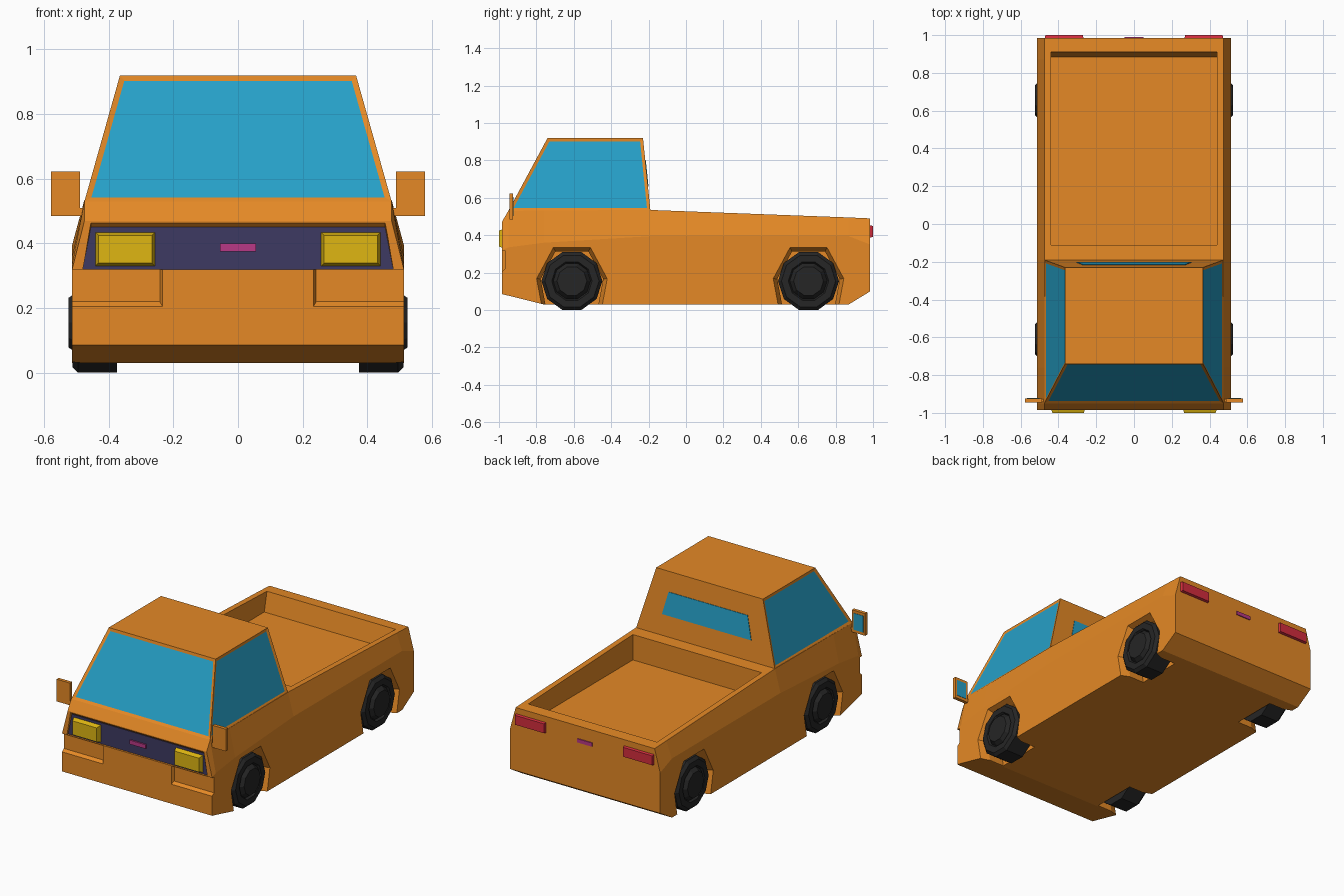
import bpy, bmesh, math

if "Cube" in bpy.data.objects:
    bpy.data.objects.remove(bpy.data.objects["Cube"])


def material(name, col):
    m = bpy.data.materials.new(name)
    m.diffuse_color = (*col, 1)
    m.use_nodes = True
    m.node_tree.nodes["Principled BSDF"].inputs["Base Color"].default_value = m.diffuse_color
    return m


ORANGE = material("orange paint", (0.78, 0.25, 0.019))
GLASS = material("blue glass", (0.019, 0.35, 0.57))
GRILLE = material("dark violet", (0.048, 0.042, 0.122))
YELLOW = material("yellow lamp", (0.74, 0.47, 0.006))
PINK = material("magenta plate", (0.48, 0.04, 0.24))
RED = material("red lamp", (0.66, 0.026, 0.048))
BLACK = material("black rubber", (0.019, 0.019, 0.019))


def finish(name, bm, mats):
    bmesh.ops.recalc_face_normals(bm, faces=bm.faces)
    me = bpy.data.meshes.new(name)
    bm.to_mesh(me)
    bm.free()
    for m in mats:
        me.materials.append(m)
    ob = bpy.data.objects.new(name, me)
    bpy.context.collection.objects.link(ob)
    return ob


def loft_bm(rings, cap=True):
    bm = bmesh.new()
    vs = [[bm.verts.new(p) for p in r] for r in rings]
    n = len(rings[0])
    for a, b in zip(vs, vs[1:]):
        for i in range(n):
            j = (i + 1) % n
            bm.faces.new((a[i], a[j], b[j], b[i]))
    if cap:
        bm.faces.new(vs[0])
        bm.faces.new(vs[-1])
    return bm


def loft(name, rings, mat):
    return finish(name, loft_bm(rings), [mat])


def rect_y(y, x0, x1, z0, z1, d=0.0):
    return [(x0 + d, y, z0 + d), (x1 - d, y, z0 + d), (x1 - d, y, z1 - d), (x0 + d, y, z1 - d)]


def block(name, x0, x1, y_base, y_tip, z0, z1, mat, bevel=0.0):
    return loft(name, [rect_y(y_base, x0, x1, z0, z1), rect_y(y_tip, x0, x1, z0, z1, bevel)], mat)


def cut(target, cutter):
    cutter.hide_render = True
    mod = target.modifiers.new("cut", 'BOOLEAN')
    mod.operation = 'DIFFERENCE'
    mod.solver = 'EXACT'
    mod.object = cutter
    bpy.context.view_layer.objects.active = target
    bpy.ops.object.modifier_apply(modifier=mod.name)
    bpy.data.objects.remove(cutter)


# lower body: stations of (y, bottom, shoulder crease, top)
stations = [(-0.985, 0.085, 0.32, 0.47), (-0.95, 0.077, 0.335, 0.53), (-0.76, 0.03, 0.36, 0.532),
            (-0.19, 0.03, 0.395, 0.535), (0.87, 0.03, 0.395, 0.495), (0.985, 0.10, 0.35, 0.49)]
body = loft("body", [[(-0.513, y, b), (0.513, y, b), (0.513, y, c), (0.475, y, t),
                      (-0.475, y, t), (-0.513, y, c)] for y, b, c, t in stations], ORANGE)

# cargo bed with sloped tailgate wall
cut(body, loft("bed_cutter", [
    [(-0.44, -0.11, z), (0.44, -0.11, z), (0.44, y, z), (-0.44, y, z)]
    for z, y in ((0.375, 0.885), (0.60, 0.935))], ORANGE))

# flared wheel arches
AXLES = {"front": -0.61, "rear": 0.655}
WZ = 0.155
arch = [(-0.15, -0.2), (-0.19, 0.013), (-0.10, 0.18), (0.10, 0.18), (0.19, 0.013), (0.15, -0.2)]
for s in (-1, 1):
    for yc in AXLES.values():
        cut(body, loft("arch_cutter", [[(s * x, yc + k * a, WZ + k * b) for a, b in arch]
                                       for x, k in ((0.36, 0.88), (0.46, 0.88), (0.53, 1.03))], ORANGE))

# grille recess with sloped lip
cut(body, loft("grille_cutter", [
    [(-0.48, y, 0.32), (0.48, y, 0.32), (0.455, y, z), (-0.455, y, z)]
    for y, z in ((-0.97, 0.45), (-0.99, 0.468))], ORANGE))

# bumper corner recesses
for s in (-1, 1):
    cut(body, loft("bumper_cutter", [
        [(s * x, y, z), (s * 0.6, y, z), (s * 0.6, y, 0.319), (s * x, y, 0.319)]
        for y, x, z in ((-0.967, 0.242, 0.22), (-0.987, 0.233, 0.204))], ORANGE))

# cab with inset windshield and side windows
bm = loft_bm([[(-w, y0, z), (w, y0, z), (w, y1, z), (-w, y1, z)]
              for z, w, y0, y1 in ((0.53, 0.475, -0.95, -0.19), (0.92, 0.365, -0.74, -0.23))])
bm.normal_update()
bmesh.ops.recalc_face_normals(bm, faces=bm.faces)
glass = [f for f in bm.faces if f.normal.y < -0.5 or abs(f.normal.x) > 0.5]
bmesh.ops.inset_individual(bm, faces=glass, thickness=0.017, depth=-0.005, use_even_offset=True)
for f in glass:
    f.material_index = 1
finish("cab", bm, [ORANGE, GLASS])


# rear window plate lying on the cab's back wall
def back_y(z):
    return -0.19 - 0.04 * (z - 0.53) / 0.39


loft("rear_window", [[(x, back_y(z) + d, z) for x, z in
                      ((-0.305, 0.66), (0.305, 0.66), (0.27, 0.80), (-0.27, 0.80))]
                     for d in (-0.004, 0.003)], GLASS)

# grille panel and small centre plates
loft("grille", [[(-0.48, y, 0.32), (0.48, y, 0.32), (0.455, y, 0.45), (-0.455, y, 0.45)]
                for y in (-0.966, -0.973)], GRILLE)
block("front_plate", -0.055, 0.055, -0.97, -0.982, 0.375, 0.40, PINK)
block("rear_plate", -0.05, 0.05, 0.98, 0.991, 0.39, 0.413, PINK)

for s, side in ((-1, "left"), (1, "right")):
    # lamps
    def sided(a, b):
        return sorted((s * a, s * b))
    block(side + "_headlight", *sided(0.255, 0.443), -0.968, -1.0, 0.328, 0.436, YELLOW, 0.011)
    block(side + "_tail_light", *sided(0.265, 0.475), 0.975, 1.0, 0.385, 0.455, RED, 0.006)
    # door mirror
    block(side + "_mirror", *sided(0.488, 0.578), -0.945, -0.924, 0.485, 0.622, ORANGE)
    block(side + "_mirror_arm", *sided(0.46, 0.50), -0.943, -0.926, 0.485, 0.51, ORANGE)
    block(side + "_mirror_glass", *sided(0.50, 0.566), -0.926, -0.922, 0.503, 0.605, GLASS)
    # ten-sided wheels with raised hub
    for end, yc in AXLES.items():
        profile = [(0.375, 0.163), (0.495, 0.163), (0.512, 0.145), (0.512, 0.108),
                   (0.498, 0.10), (0.525, 0.08)]
        rings = [[(s * x, yc + r * math.cos(i * math.pi / 5), WZ + r * math.sin(i * math.pi / 5))
                  for i in range(10)] for x, r in profile]
        loft(f"{end}_{side}_wheel", rings, BLACK)
